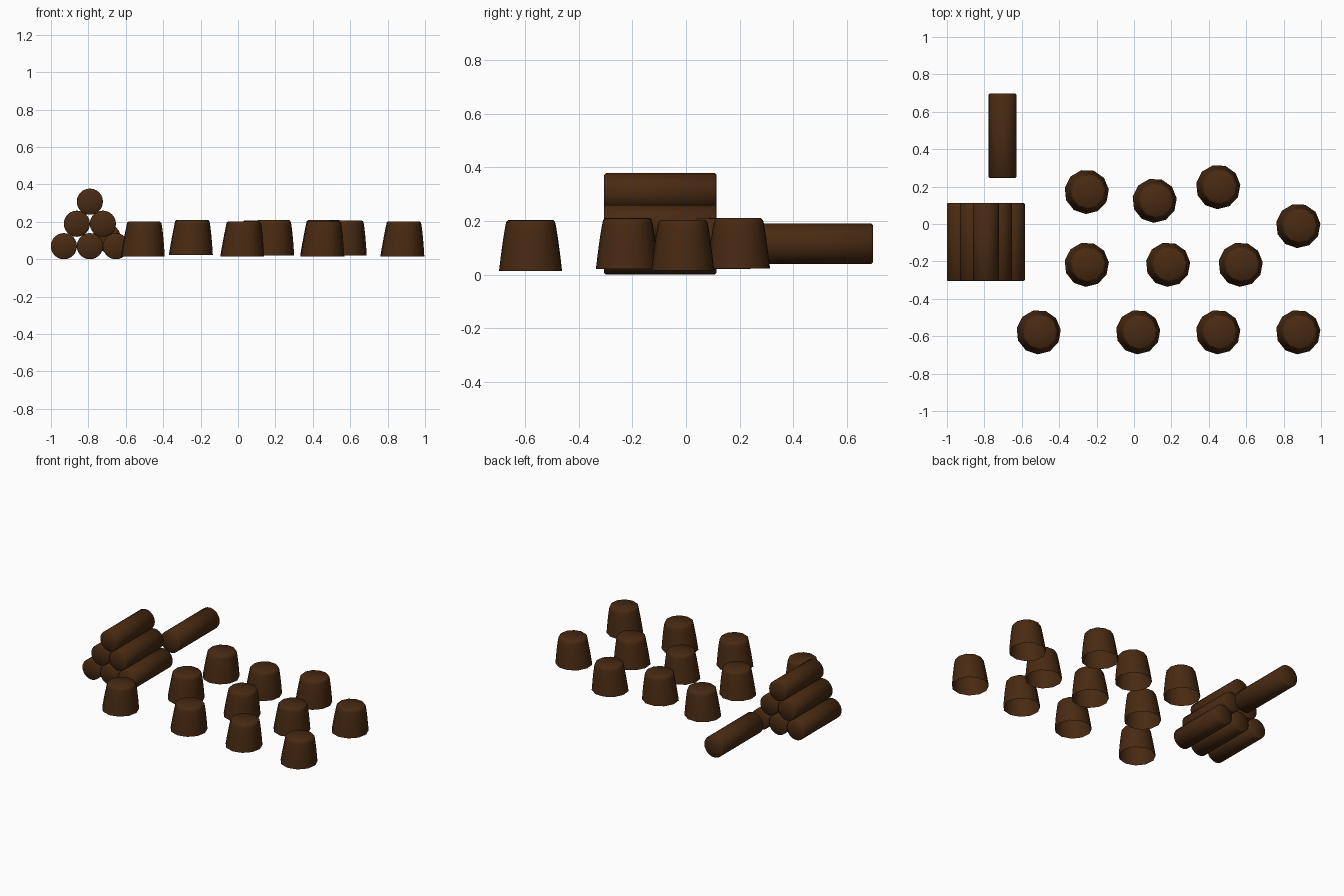
import bpy, bmesh, math
from mathutils import Vector

if "Cube" in bpy.data.objects:
    bpy.data.objects.remove(bpy.data.objects["Cube"])

bark = bpy.data.materials.new("dark_bark")
bark.diffuse_color = (0.065, 0.023, 0.006, 1)
bark.use_nodes = True
bark.node_tree.nodes["Principled BSDF"].inputs["Base Color"].default_value = bark.diffuse_color


def lathe(name, rings, sides, loc, axis="Z", caps=(True, True), phase=0.0):
    """Skin rings of (radius, height, x shift) and smooth the soft edges."""
    bm = bmesh.new()
    loops = []
    for r, h, sx in rings:
        loop = []
        for i in range(sides):
            a = 2 * math.pi * i / sides + phase
            u, v = r * math.cos(a) + sx, r * math.sin(a)
            p = Vector((u, v, h)) if axis == "Z" else Vector((u, h, v))
            loop.append(bm.verts.new(p))
        loops.append(loop)
    for lo, hi in zip(loops, loops[1:]):
        for i in range(sides):
            j = (i + 1) % sides
            bm.faces.new((lo[i], lo[j], hi[j], hi[i]))
    if caps[0]:
        bm.faces.new(loops[0][::-1])
    if caps[1]:
        bm.faces.new(loops[-1])
    if axis == "Y":
        bmesh.ops.reverse_faces(bm, faces=bm.faces[:])
    mesh = bpy.data.meshes.new(name)
    bm.to_mesh(mesh)
    bm.free()
    mesh.materials.append(bark)
    obj = bpy.data.objects.new(name, mesh)
    bpy.context.collection.objects.link(obj)
    obj.location = loc
    bpy.ops.object.select_all(action="DESELECT")
    obj.select_set(True)
    bpy.context.view_layer.objects.active = obj
    bpy.ops.object.shade_smooth_by_angle(angle=math.radians(50))
    return obj


def log(name, x, z, y0, y1, r):
    b = 0.006
    lathe(name, [(r - b, y0, 0), (r, y0 + b, 0), (r, y1 - b, 0), (r - b, y1, 0)],
          24, (x, 0, z), axis="Y")


# pyramid of stacked logs
for row, (count, z) in enumerate([(3, 0.07), (2, 0.19), (1, 0.308)]):
    for i in range(count):
        x = -0.792 + (i - (count - 1) / 2) * 0.139
        log(f"stacked_log_{row}_{i}", x, z, -0.305, 0.113, 0.07)

# single log lying behind the stack
log("loose_log", -0.702, 0.115, 0.247, 0.697, 0.075)

# tapered stumps, open underneath
stumps = [
    (-0.253, 0.172, 0.023), (0.11, 0.125, 0.02), (0.45, 0.198, 0.022), (0.878, -0.01, 0.015),
    (-0.253, -0.217, 0.022), (0.182, -0.217, 0.021), (0.57, -0.217, 0.02),
    (-0.51, -0.578, 0.014), (0.022, -0.578, 0.014), (0.45, -0.578, 0.016), (0.878, -0.578, 0.014),
]
profile = [(0.119, 0, 0), (0.112, 0.06, 0.003), (0.104, 0.12, 0.006),
           (0.096, 0.17, 0.008), (0.092, 0.187, 0.008), (0.084, 0.194, 0.008)]
for i, (x, y, z) in enumerate(stumps):
    lathe(f"stump_{i}", [(r, h * 0.97, s) for r, h, s in profile], 11, (x, y, z),
          caps=(False, True), phase=0.1)
